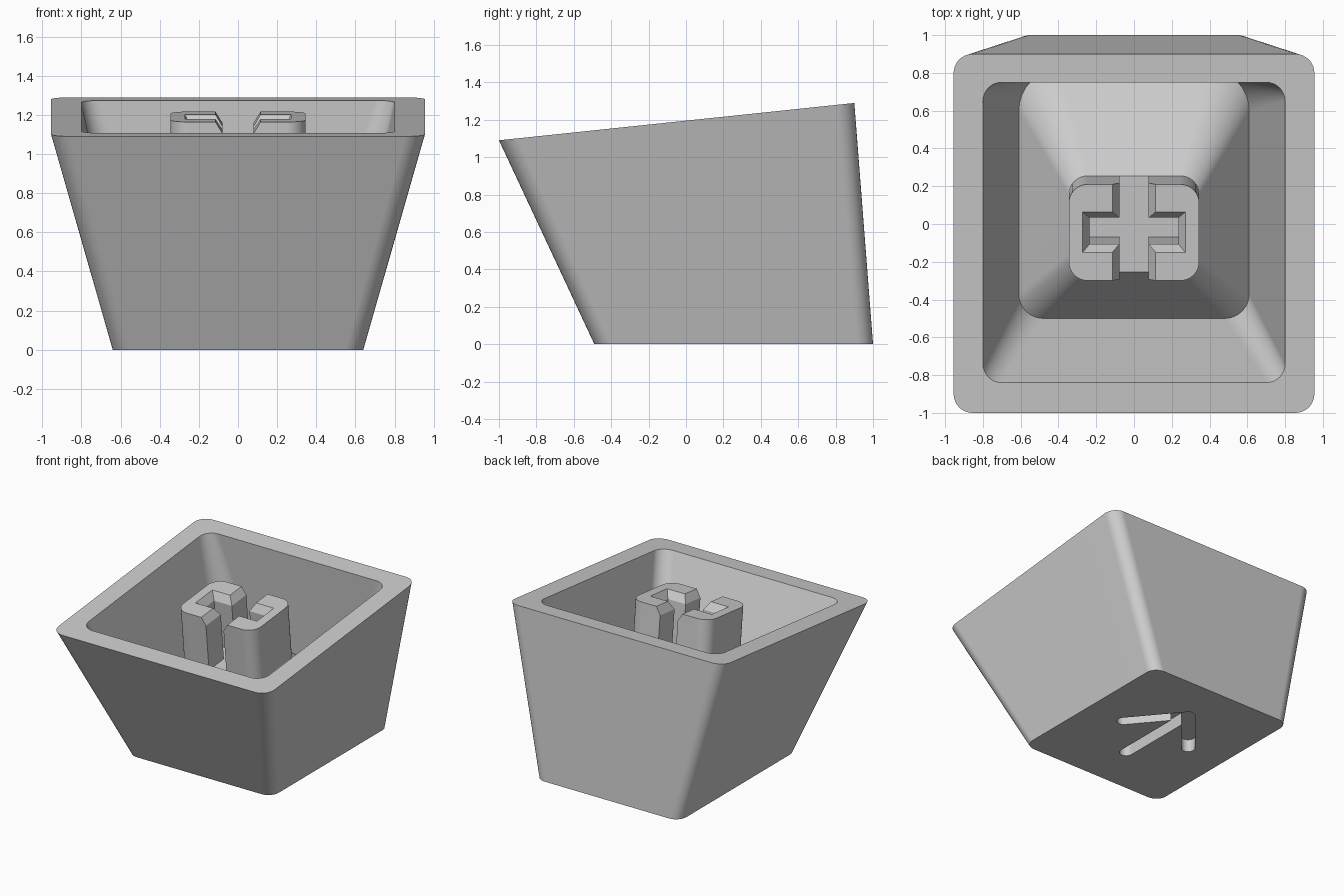
import bpy, bmesh
from math import cos, sin, pi, atan2, hypot

cube = bpy.data.objects.get("Cube")
if cube:
    bpy.data.objects.remove(cube, do_unlink=True)

GREY = (0.6, 0.6, 0.6, 1)
mat = bpy.data.materials.new("plain_grey")
mat.use_nodes = True
mat.diffuse_color = GREY
mat.node_tree.nodes["Principled BSDF"].inputs["Base Color"].default_value = GREY

SLOPE = 0.105      # tilt of the rim
RIM_Z = 1.195      # rim height at y = 0
STEM_H = 0.43      # stem length below the rim plane


def tilted(x, y, h=0.0):
    """Point at height h above the sloping rim plane."""
    return (x, y - SLOPE * h, RIM_Z + SLOPE * y + h)


def rounded_rect(hx, y0, y1, r_front, r_back, n=8):
    """Counter-clockwise outline with n segments per corner."""
    corners = [(hx, y1, r_back, 1, 1), (-hx, y1, r_back, -1, 1),
               (-hx, y0, r_front, -1, -1), (hx, y0, r_front, 1, -1)]
    pts = []
    for k, (x, y, r, sx, sy) in enumerate(corners):
        for i in range(n + 1):
            a = pi / 2 * (k + i / n)
            pts.append((x - sx * r + r * cos(a), y - sy * r + r * sin(a)))
    return pts


def rect(hx, y0, y1):
    return [(hx, y1), (-hx, y1), (-hx, y0), (hx, y0)]


def flat(outline, z):
    return [(x, y, z) for x, y in outline]


def on_rim(outline, h=0.0):
    return [tilted(x, y, h) for x, y in outline]


def loft(name, rings):
    """Closed solid through a series of matching rings."""
    bm = bmesh.new()
    loops = [[bm.verts.new(p) for p in ring] for ring in rings]
    for a, b in zip(loops, loops[1:]):
        for i in range(len(a)):
            j = (i + 1) % len(a)
            bm.faces.new((a[i], a[j], b[j], b[i]))
    bm.faces.new(loops[0][::-1])
    bm.faces.new(loops[-1])
    bmesh.ops.recalc_face_normals(bm, faces=bm.faces)
    mesh = bpy.data.meshes.new(name)
    bm.to_mesh(mesh)
    bm.free()
    mesh.materials.append(mat)
    ob = bpy.data.objects.new(name, mesh)
    bpy.context.collection.objects.link(ob)
    return ob


def activate(ob):
    bpy.ops.object.select_all(action='DESELECT')
    ob.select_set(True)
    bpy.context.view_layer.objects.active = ob


def cut(ob, cutter):
    cutter.hide_render = True
    mod = ob.modifiers.new("cut", 'BOOLEAN')
    mod.operation, mod.solver, mod.object = 'DIFFERENCE', 'EXACT', cutter
    activate(ob)
    bpy.ops.object.modifier_apply(modifier=mod.name)
    bpy.data.objects.remove(cutter, do_unlink=True)


def finish(ob):
    activate(ob)
    bpy.ops.object.shade_smooth_by_angle(angle=pi / 6)
    mod = ob.modifiers.new("even_shading", 'WEIGHTED_NORMAL')
    mod.keep_sharp = True


# Shell: outer walls, rim, cavity walls, then a floor rising to the stem
stem_top = rounded_rect(0.345, -0.30, 0.21, 0.1, 0.1)
shell = loft("shell", [
    flat(rounded_rect(0.64, -0.49, 1.0, 0.09, 0.09), 0),
    on_rim(rounded_rect(0.955, -1.0, 0.9, 0.1, 0.1)),
    on_rim(rounded_rect(0.8, -0.84, 0.75, 0.1, 0.1)),
    flat(rounded_rect(0.61, -0.5, 0.82, 0.13, 0.22), 0.38),
    on_rim(stem_top, -STEM_H),
])


# Arrow recess in the underside, made of round-ended strokes
def stroke(p, q, r=0.05, n=8):
    a = atan2(q[1] - p[1], q[0] - p[0])
    outline = []
    for centre, start in ((q, a - pi / 2), (p, a + pi / 2)):
        for i in range(n + 1):
            t = start + pi * i / n
            outline.append((centre[0] + r * cos(t), centre[1] + r * sin(t)))
    return loft("stroke_cutter", [flat(outline, -0.1), flat(outline, 0.1)])


tip = (0, 0.62)
for end in ((0, -0.09), (0.31, 0.25), (-0.31, 0.25)):
    cut(shell, stroke(tip, end))
finish(shell)

# Stem: rounded block cut by a chamfered cross
stem = loft("stem", [on_rim(stem_top, -STEM_H - 0.02), on_rim(stem_top)])


def slot(hx, hy, cx, cy):
    """Slot flaring by cx, cy over the top of the stem."""
    rings = []
    for h, k in ((-0.6, 0), (-0.06, 0), (0.06, 2)):
        w, d = hx + k * cx, hy + k * cy
        rings.append(on_rim(rect(w, -0.043 - d, -0.043 + d), h))
    return loft("slot_cutter", rings)


cut(stem, slot(0.078, 0.6, 0.037, 0))
cut(stem, slot(0.235, 0.07, 0.037, 0.037))
finish(stem)
